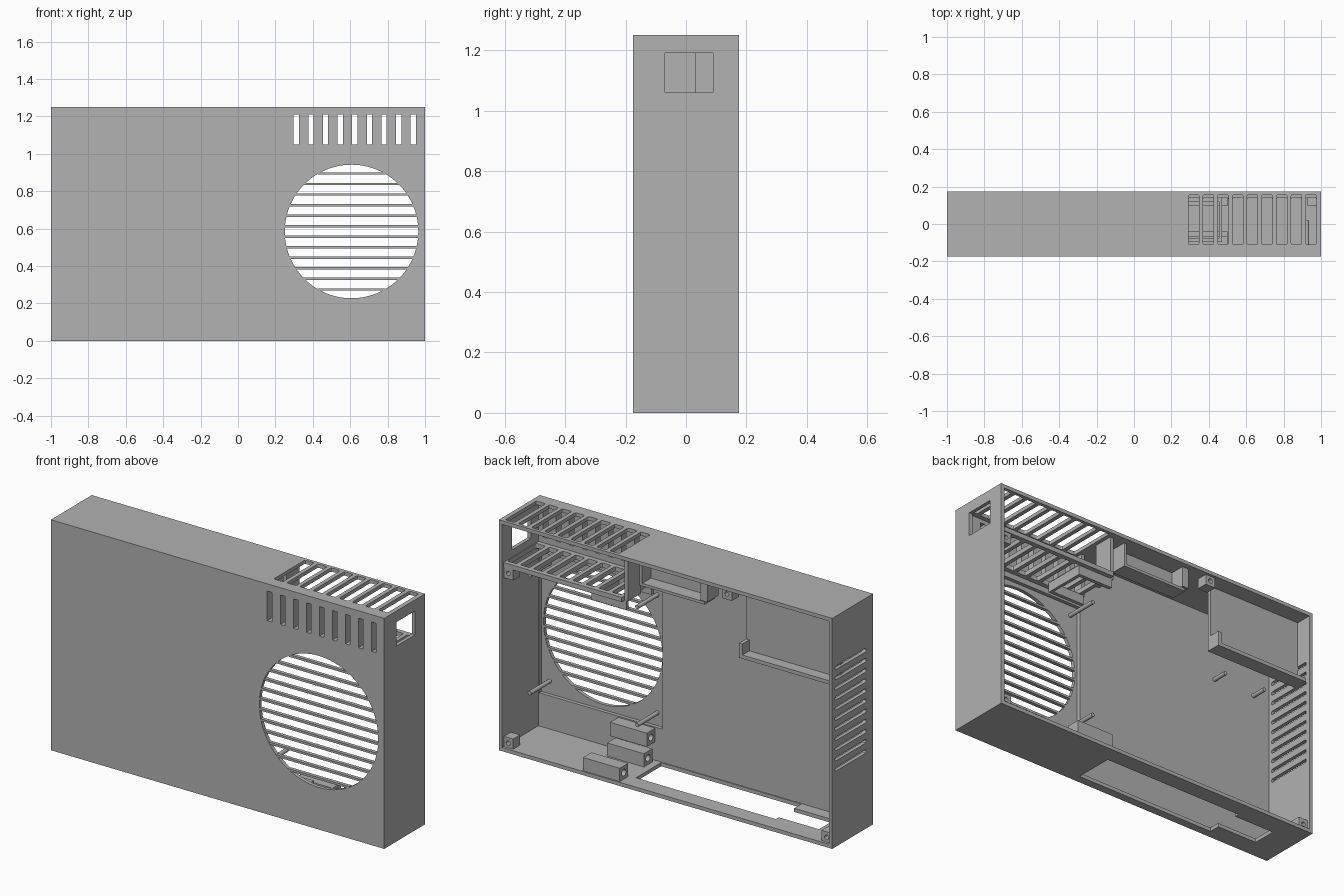
import bpy, bmesh, math
from mathutils import Matrix

if "Cube" in bpy.data.objects:
    bpy.data.objects.remove(bpy.data.objects["Cube"], do_unlink=True)

grey = bpy.data.materials.new("plain_grey")
grey.use_nodes = True
grey.diffuse_color = (0.445, 0.445, 0.445, 1)
grey.node_tree.nodes["Principled BSDF"].inputs["Base Color"].default_value = (0.445, 0.445, 0.445, 1)


def add_box(bm, x0, x1, y0, y1, z0, z1, round_axis=None):
    ret = bmesh.ops.create_cube(bm, size=1)
    size = (abs(x1 - x0), abs(y1 - y0), abs(z1 - z0))
    mid = ((x0 + x1) / 2, (y0 + y1) / 2, (z0 + z1) / 2)
    bmesh.ops.transform(bm, verts=ret["verts"],
                        matrix=Matrix.Translation(mid) @ Matrix.Diagonal((*size, 1)))
    if round_axis is not None:
        edges = {e for v in ret["verts"] for e in v.link_edges
                 if abs((e.verts[0].co - e.verts[1].co).normalized()[round_axis]) > 0.9}
        bmesh.ops.bevel(bm, geom=list(edges), offset=0.008, segments=3, profile=0.5, affect='EDGES')


def add_rod(bm, center, radius, length, axis, sides=24):
    turn = Matrix.Rotation(math.pi / 2, 4, 'X' if axis == 'Y' else 'Y')
    bmesh.ops.create_cone(bm, cap_ends=True, segments=sides, radius1=radius, radius2=radius,
                          depth=length, matrix=Matrix.Translation(center) @ turn)


def make(name, bm):
    mesh = bpy.data.meshes.new(name)
    bm.to_mesh(mesh)
    bm.free()
    obj = bpy.data.objects.new(name, mesh)
    bpy.context.collection.objects.link(obj)
    mesh.materials.append(grey)
    return obj


def boxes(name, *items):
    bm = bmesh.new()
    for item in items:
        add_box(bm, *item)
    return make(name, bm)


def cut(target, cutter):
    cutter.hide_render = True
    cutter.hide_set(True)
    mod = target.modifiers.new("cut", 'BOOLEAN')
    mod.operation, mod.solver, mod.object = 'DIFFERENCE', 'EXACT', cutter
    with bpy.context.temp_override(object=target, active_object=target):
        bpy.ops.object.modifier_apply(modifier=mod.name)
    bpy.data.objects.remove(cutter, do_unlink=True)


SLOTS = [0.319 + 0.0785 * i for i in range(9)]
FAN_X, FAN_Z, FAN_R = 0.607, 0.585, 0.357

# Case shell, open at the back
case = boxes("case", (-1, 1, -0.175, 0.175, 0, 1.25))
cut(case, boxes("cavity", (-0.98, 0.98, -0.135, 0.3, 0.02, 1.23)))
cut(case, boxes("fan_recess", (0.235, 0.975, -0.155, -0.1, 0.2, 0.965)))

# Round fan opening
bm = bmesh.new()
add_rod(bm, (FAN_X, -0.165, FAN_Z), FAN_R, 0.1, 'Y', 96)
cut(case, make("fan_hole", bm))

# Vents in the top, the front and the right wall, plus the side window
bm = bmesh.new()
for x in SLOTS:
    add_box(bm, x - 0.028, x + 0.028, -0.11, 0.157, 1.2, 1.3, 2)
cut(case, make("top_slots", bm))
cut(case, boxes("front_slots", *[(0.312 + 0.0782 * i - 0.014, 0.312 + 0.0782 * i + 0.014,
                                  -0.2, -0.1, 1.05, 1.21) for i in range(9)]))
bm = bmesh.new()
for i in range(11):
    z = 0.42 + 0.055 * i
    add_box(bm, -1.05, -0.95, -0.115, 0.15, z - 0.01, z + 0.01, 0)
cut(case, make("side_slots", bm))
cut(case, boxes("side_window", (0.95, 1.05, -0.07, 0.09, 1.06, 1.19)))

# Stepped opening in the floor
cut(case, boxes("floor_opening", (-0.6, 0.24, -0.13, 0.085, -0.05, 0.05)))
cut(case, boxes("floor_notch", (-0.84, -0.59, -0.07, 0.06, -0.05, 0.05)))

# Fan grille slats
bm = bmesh.new()
for i in range(12):
    dz = (i - 5.5) * 0.0563
    half = math.sqrt(FAN_R ** 2 - dz ** 2) + 0.004
    add_box(bm, FAN_X - half, FAN_X + half, -0.174, -0.155, FAN_Z + dz - 0.006, FAN_Z + dz + 0.006)
make("fan_slats", bm)

# Fan posts and the short posts on the front wall
bm = bmesh.new()
for x in (0.28, 0.925):
    for z in (0.27, 0.91):
        add_rod(bm, (x, -0.07, z), 0.011, 0.18, 'Y', 16)
for x in (-0.63, -0.88):
    add_rod(bm, (x, -0.1, 0.875), 0.011, 0.1, 'Y', 16)
posts = make("posts", bm)

# Slotted duct shelf under the top vents
shelf = boxes("duct_shelf", (0.27, 0.985, -0.14, 0.165, 0.995, 1.02))
bm = bmesh.new()
for x in SLOTS:
    add_box(bm, x - 0.028, x + 0.028, -0.11, 0.14, 0.9, 1.1, 2)
cut(shelf, make("shelf_slots", bm))

# Duct end wall and the tray hanging below the shelf
boxes("duct_end_wall", (0.25, 0.27, 0.03, 0.14, 0.995, 1.235), (0.25, 0.27, -0.14, -0.08, 0.995, 1.235))
boxes("duct_tray", (0.26, 0.47, 0.12, 0.14, 0.945, 0.997), (0.26, 0.47, -0.095, -0.075, 0.945, 0.997),
      (0.455, 0.47, -0.075, 0.12, 0.945, 0.997))

# Small pocket under the top wall
boxes("top_pocket", (-0.21, 0.18, 0.05, 0.14, 1.1, 1.115), (-0.21, 0.18, 0.05, 0.065, 1.115, 1.235),
      (0.165, 0.18, 0.065, 0.14, 1.115, 1.235), (-0.23, -0.19, 0.05, 0.145, 1.12, 1.235))

# Shallow tray in the upper right corner
boxes("corner_tray", (-0.985, -0.42, 0.065, 0.085, 0.87, 1.235), (-0.985, -0.42, 0.085, 0.145, 0.87, 0.89),
      (-0.44, -0.42, 0.085, 0.145, 0.89, 0.95))

# Screw bosses along the back rim
corners = [(0.955, 0.965), (0.955, 0.045), (-0.955, 0.045), (-0.357, 1.205)]
bosses = boxes("screw_bosses", *[(x - 0.03, x + 0.03, 0.1, 0.16, z - 0.03, z + 0.03) for x, z in corners])
bm = bmesh.new()
for x, z in corners:
    add_rod(bm, (x, 0.16, z), 0.012, 0.08, 'Y', 16)
cut(bosses, make("boss_holes", bm))

# Long socket blocks near the floor, bored from one end
blocks = [(0.132, 0.055), (-0.075, 0.055), (-0.1, 0.157)]
sockets = boxes("socket_blocks", *[(0.28, 0.5, y - 0.036, y + 0.036, z - 0.037, z + 0.037) for y, z in blocks])
bm = bmesh.new()
for y, z in blocks:
    add_rod(bm, (0.28, y, z), 0.018, 0.2, 'X', 16)
cut(sockets, make("socket_holes", bm))

# Smooth round surfaces, keep hard edges
for obj in (case, posts, shelf, bosses, sockets):
    bpy.ops.object.select_all(action='DESELECT')
    obj.select_set(True)
    bpy.context.view_layer.objects.active = obj
    bpy.ops.object.shade_smooth_by_angle(angle=math.radians(30))
